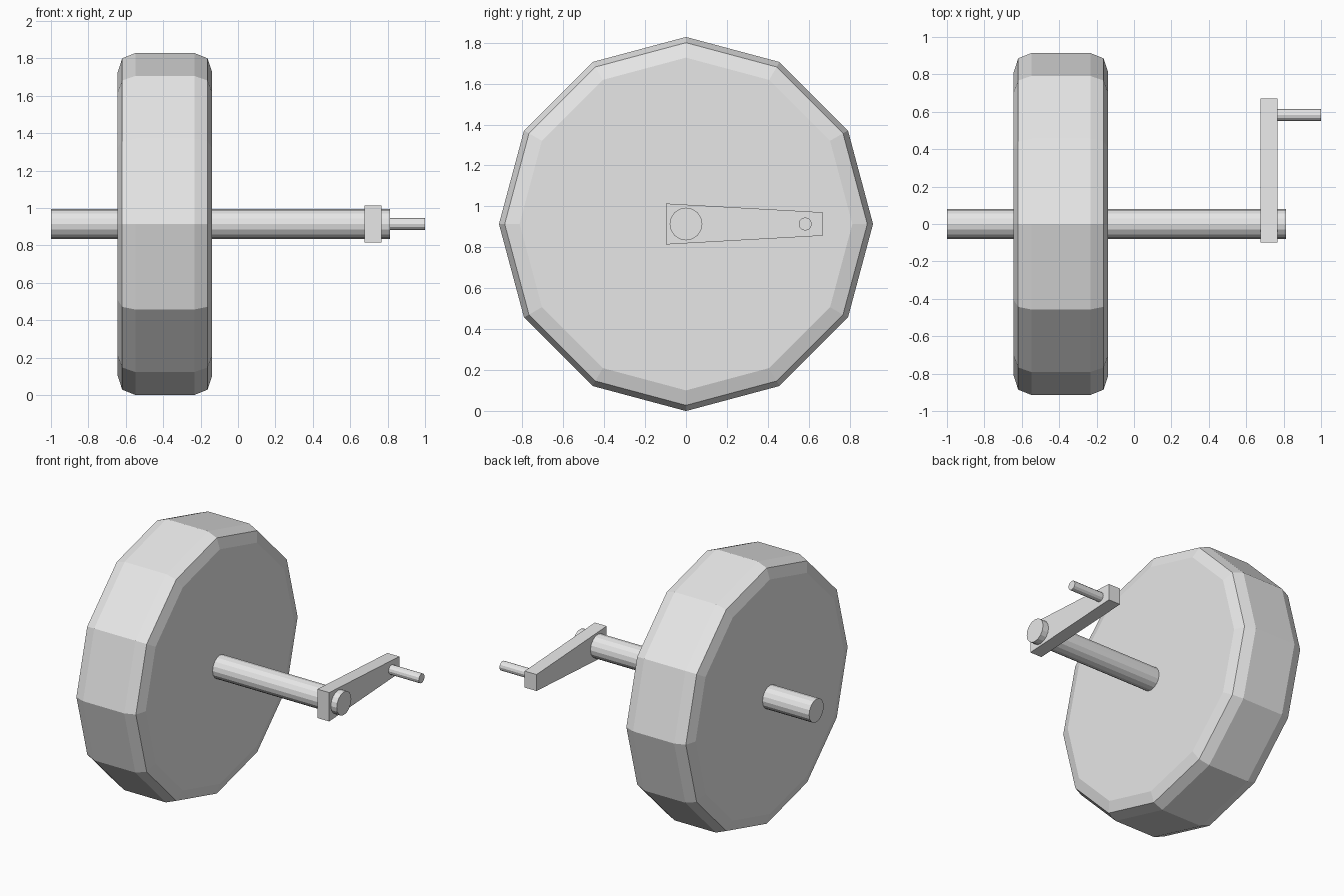
import bpy
import bmesh
from math import cos, sin, tau

if "Cube" in bpy.data.objects:
    bpy.data.objects.remove(bpy.data.objects["Cube"])

AXIS_Z = 0.914

# Single light grey finish
grey = bpy.data.materials.new("light_grey")
grey.use_nodes = True
grey.diffuse_color = (0.8, 0.8, 0.8, 1)
grey.node_tree.nodes["Principled BSDF"].inputs["Base Color"].default_value = (0.8, 0.8, 0.8, 1)


def finish(name, bm):
    """Turn a bmesh into a flat-shaded grey object."""
    bmesh.ops.recalc_face_normals(bm, faces=bm.faces)
    mesh = bpy.data.meshes.new(name)
    bm.to_mesh(mesh)
    bm.free()
    mesh.materials.append(grey)
    obj = bpy.data.objects.new(name, mesh)
    bpy.context.collection.objects.link(obj)
    return obj


def loft(name, rings):
    """Join rings of points in order and cap both ends."""
    bm = bmesh.new()
    loops = [[bm.verts.new(p) for p in ring] for ring in rings]
    count = len(loops[0])
    for a, b in zip(loops, loops[1:]):
        for i in range(count):
            j = (i + 1) % count
            bm.faces.new((a[i], a[j], b[j], b[i]))
    bm.faces.new(loops[0])
    bm.faces.new(loops[-1])
    return finish(name, bm)


def turned(name, profile, sides, y=0.0):
    """Revolve (x, radius) pairs about a line along x."""
    angles = [tau * i / sides for i in range(sides)]
    return loft(name, [[(x, y + r * sin(a), AXIS_Z + r * cos(a)) for a in angles]
                       for x, r in profile])


# Heavy twelve-sided wheel with a two-step rounded rim
half_rim = [(0.252, 0.813), (0.228, 0.886), (0.158, 0.914)]
wheel_x = -0.391
profile = [(wheel_x - d, r) for d, r in half_rim]
profile += [(wheel_x + d, r) for d, r in reversed(half_rim)]
turned("wheel", profile, 12)

# Axle through the wheel and the crank
turned("axle", [(-1.0, 0.08), (0.813, 0.08)], 16)

# Tapered crank arm
outline = [(-0.098, -0.1), (0.67, -0.057), (0.67, 0.057), (-0.098, 0.1)]
loft("crank_arm", [[(x, y, AXIS_Z + z) for y, z in outline] for x in (0.677, 0.768)])

# Handle peg at the end of the arm
turned("crank_handle", [(0.72, 0.032), (1.0, 0.032)], 12, y=0.583)
